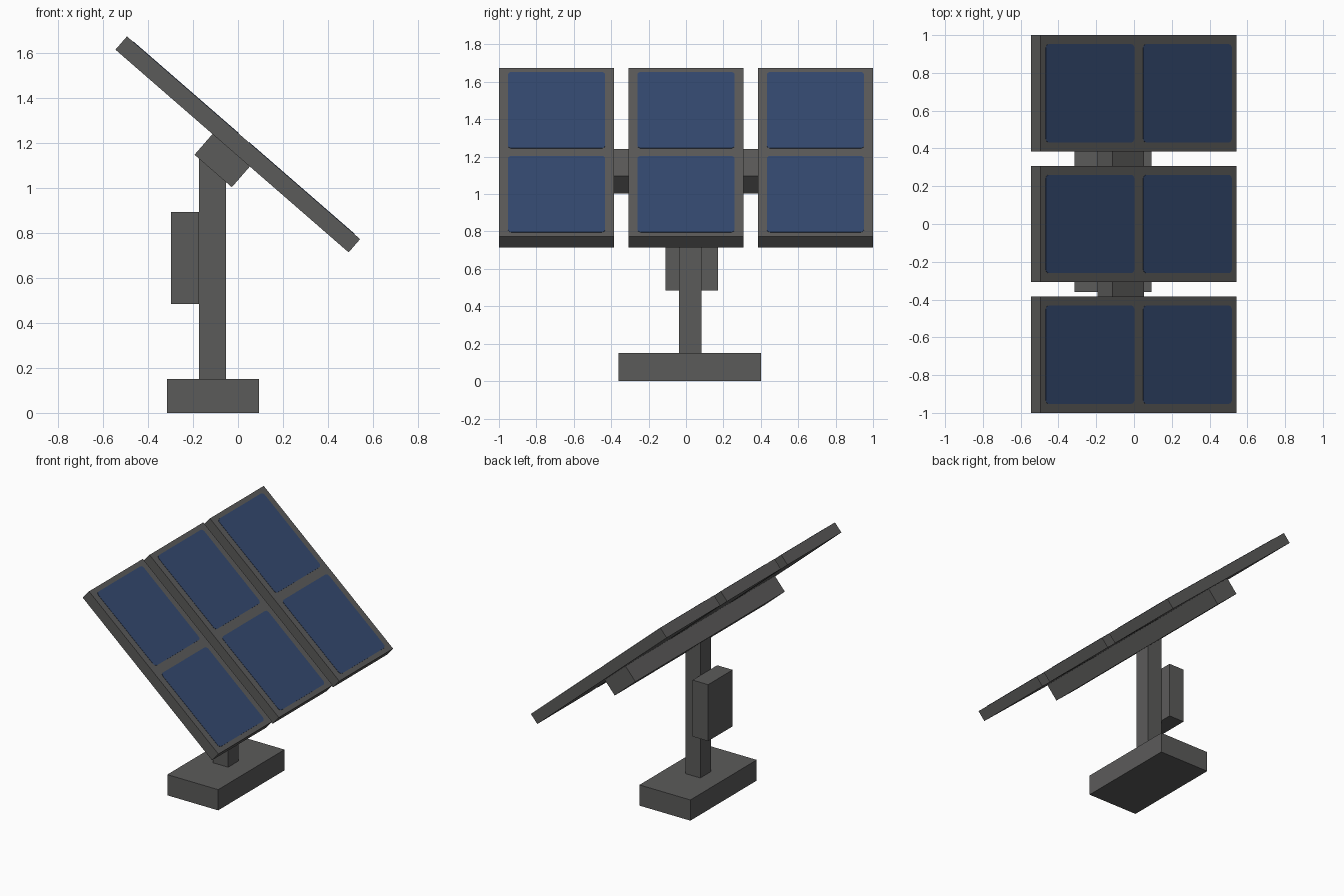
import bpy, bmesh, math
from mathutils import Matrix, Vector

if "Cube" in bpy.data.objects:
    bpy.data.objects.remove(bpy.data.objects["Cube"])


def material(name, color):
    m = bpy.data.materials.new(name)
    m.diffuse_color = (*color, 1)
    m.use_nodes = True
    m.node_tree.nodes["Principled BSDF"].inputs["Base Color"].default_value = m.diffuse_color
    return m


grey = material("dark grey metal", (0.105, 0.104, 0.102))
blue = material("solar blue", (0.034, 0.067, 0.160))


def box(name, lo, hi, mat, matrix=Matrix(), corner=0.0):
    """Box between two corners; corner rounds the four upright edges."""
    lo, hi = Vector(lo), Vector(hi)
    bm = bmesh.new()
    bmesh.ops.create_cube(bm, size=1)
    bmesh.ops.scale(bm, vec=hi - lo, verts=bm.verts)
    bmesh.ops.translate(bm, vec=(lo + hi) / 2, verts=bm.verts)
    if corner:
        upright = [e for e in bm.edges
                   if abs(e.verts[0].co.z - e.verts[1].co.z) > 1e-5]
        bmesh.ops.bevel(bm, geom=upright, offset=corner, segments=3,
                        profile=0.5, affect='EDGES')
    mesh = bpy.data.meshes.new(name)
    bm.to_mesh(mesh)
    bm.free()
    mesh.materials.append(mat)
    ob = bpy.data.objects.new(name, mesh)
    ob.matrix_world = matrix
    bpy.context.collection.objects.link(ob)
    return ob


# Stand: foot, post and control box
box("base", (-0.315, -0.36, 0), (0.093, 0.40, 0.15), grey)
box("post", (-0.173, -0.037, 0.15), (-0.053, 0.083, 1.15), grey)
box("control_box", (-0.297, -0.11, 0.484), (-0.173, 0.171, 0.893), grey)

# Tilted head: x runs down the slope, z is the panel normal
tilt = Matrix.Translation((-0.001, 0, 1.194)) @ Matrix.Rotation(math.radians(41), 4, 'Y')
half_len, half_wid, half_thick = 0.687, 0.308, 0.039

box("cross_beam", (-0.115, -0.855, -0.161), (0.105, 0.855, -half_thick), grey, tilt)

# Three panels, each with two blue cells
for i, y in enumerate((-0.692, 0, 0.692), 1):
    box(f"panel_frame_{i}", (-half_len, y - half_wid, -half_thick),
        (half_len, y + half_wid, half_thick), grey, tilt)
    for label, s in (("upper", -0.342), ("lower", 0.342)):
        box(f"{label}_cell_{i}", (s - 0.311, y - 0.26, half_thick - 0.002),
            (s + 0.311, y + 0.26, half_thick + 0.002), blue, tilt, 0.022)
